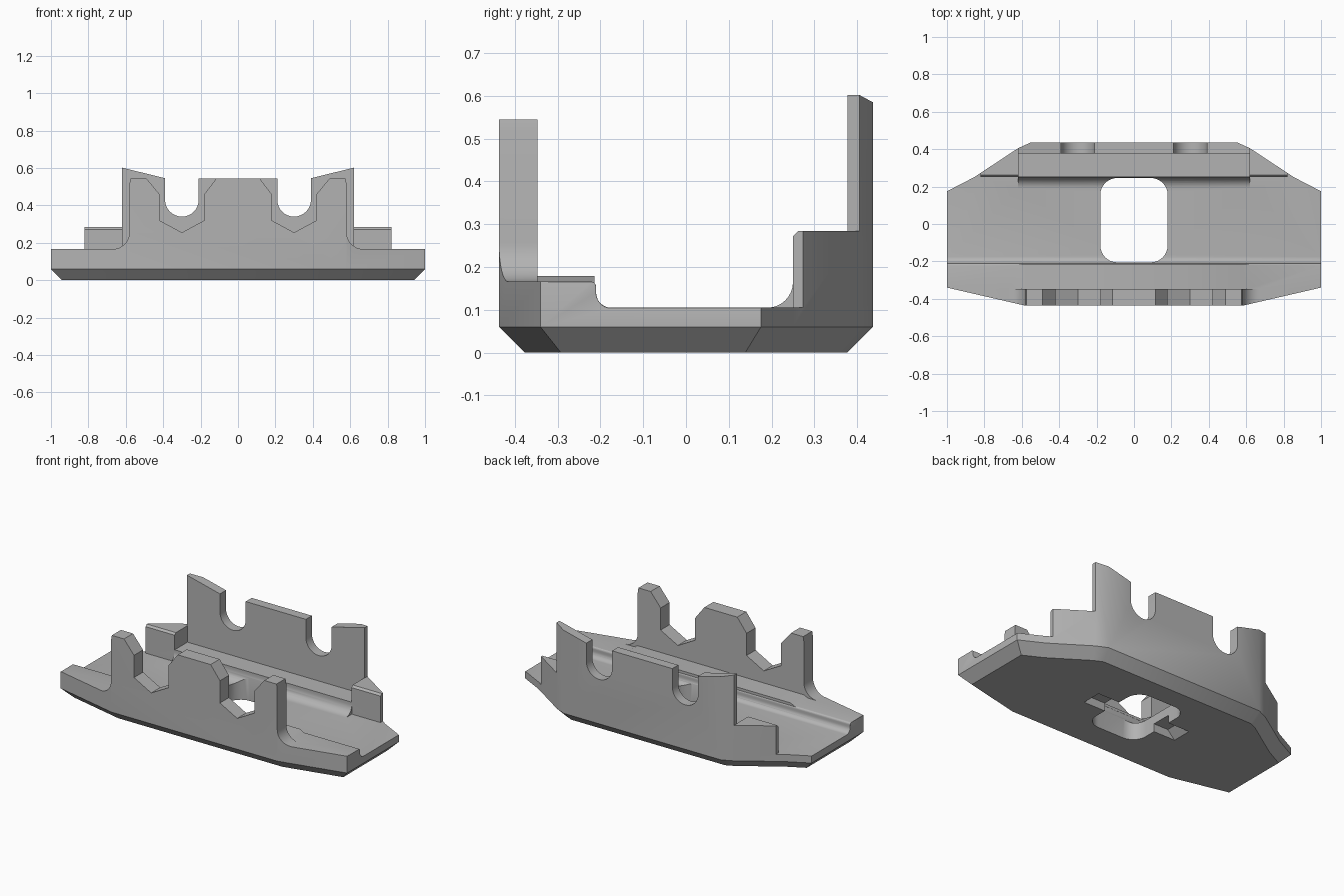
import bpy, bmesh, math
from mathutils import Vector

if "Cube" in bpy.data.objects:
    bpy.data.objects.remove(bpy.data.objects["Cube"])

grey = bpy.data.materials.new("plain grey")
grey.diffuse_color = (0.45, 0.45, 0.45, 1)
grey.use_nodes = True
grey.node_tree.nodes["Principled BSDF"].inputs["Base Color"].default_value = grey.diffuse_color


def loft(name, rings):
    """Closed solid through matching rings of 3D points."""
    bm = bmesh.new()
    rows = [[bm.verts.new(p) for p in ring] for ring in rings]
    n = len(rows[0])
    for a, b in zip(rows, rows[1:]):
        for i in range(n):
            j = (i + 1) % n
            bm.faces.new((a[i], a[j], b[j], b[i]))
    bm.faces.new(rows[0][::-1])
    bm.faces.new(rows[-1])
    bmesh.ops.recalc_face_normals(bm, faces=bm.faces[:])
    mesh = bpy.data.meshes.new(name)
    bm.to_mesh(mesh)
    bm.free()
    mesh.materials.append(grey)
    ob = bpy.data.objects.new(name, mesh)
    bpy.context.collection.objects.link(ob)
    return ob


def prism(name, pts, axis, lo, hi):
    """Extrude a 2D profile along x, y or z."""
    place = {"x": lambda p, d: (d, p[0], p[1]),
             "y": lambda p, d: (p[0], d, p[1]),
             "z": lambda p, d: (p[0], p[1], d)}[axis]
    return loft(name, [[place(p, d) for p in pts] for d in (lo, hi)])


def arc(cx, cy, r, start, end, n=8):
    angles = [math.radians(start + (end - start) * i / n) for i in range(n + 1)]
    return [(cx + r * math.cos(a), cy + r * math.sin(a)) for a in angles]


def mirrored(half):
    """Close a right-hand half profile with its mirror image."""
    return half + [(-x, y) for x, y in reversed(half)]


def inset(pts, d):
    """Mitred inward offset of a convex anticlockwise outline."""
    out = []
    for i, p in enumerate(pts):
        a, b, c = Vector(pts[i - 1]), Vector(p), Vector(pts[(i + 1) % len(pts)])
        e, f = (b - a).normalized(), (c - b).normalized()
        m, n = Vector((-e.y, e.x)), Vector((-f.y, f.x))
        out.append(tuple(b + (m + n) * d / (1 + m.dot(n))))
    return out


def boolean(target, other, op):
    mod = target.modifiers.new(op, "BOOLEAN")
    mod.operation, mod.object, mod.solver = op, other, "EXACT"
    bpy.context.view_layer.objects.active = target
    bpy.ops.object.modifier_apply(modifier=mod.name)
    bpy.data.objects.remove(other, do_unlink=True)


# Base: floor with a raised front ledge and small fillet
profile = [(-0.6, -0.1), (0.6, -0.1), (0.6, 0.105)]
profile += arc(-0.175, 0.14, 0.035, 270, 180) + arc(-0.222, 0.154, 0.012, 0, 90, 4)
profile += [(-0.6, 0.166)]
base = prism("bracket_body", profile, "x", -1.1, 1.1)

# Slightly higher middle of the front ledge
front_rib = prism("front_rib", mirrored([(0.64, 0.15), (0.58, 0.179)]), "y", -0.36, -0.214)

# Back ledge with a concave fillet down to the floor
ledge = [(0.6, 0.05), (0.19, 0.05)] + arc(0.19, 0.165, 0.06, 270, 360) + [(0.25, 0.18), (0.6, 0.18)]
back_ledge = prism("back_ledge", ledge, "x", -0.62, 0.62)

# Front wall with angular notches and flared feet
half = [(0.67, 0.08)] + arc(0.67, 0.256, 0.09, 270, 180)
half += [(0.58, 0.515), (0.575, 0.545), (0.49, 0.545), (0.42, 0.46), (0.42, 0.32),
         (0.30, 0.255), (0.18, 0.32), (0.18, 0.46), (0.115, 0.545)]
front_wall = prism("front_wall", mirrored(half), "y", -0.6, -0.347)

# Back wall with round-bottomed slots
half = [(0.62, 0.08), (0.62, 0.602), (0.39, 0.545)]
half += arc(0.30, 0.43, 0.09, 0, -180, 16) + [(0.21, 0.545)]
back_wall = prism("back_wall", mirrored(half), "y", 0.377, 0.6)

# Shoulder blocks beside the back wall
shoulder = [(0.25, 0.05), (0.25, 0.272), (0.262, 0.284), (0.6, 0.284), (0.6, 0.05)]
blocks = [prism("shoulder", shoulder, "x", *span) for span in ((0.617, 0.82), (-0.82, -0.617))]

for part in [front_rib, back_ledge, front_wall, back_wall] + blocks:
    boolean(base, part, "UNION")

# Trim everything to the plan outline with a chamfered underside
right = [(0.58, -0.437), (1, -0.34), (1, 0.175), (0.855, 0.25), (0.62, 0.405), (0.55, 0.437)]
plan = mirrored(right)
envelope = loft("envelope", [[(x, y, 0) for x, y in inset(plan, 0.06)],
                             [(x, y, 0.06) for x, y in plan],
                             [(x, y, 0.8) for x, y in plan]])
boolean(base, envelope, "INTERSECT")

# Central opening and the cross groove underneath
r, lo, hi = 0.09, -0.205, 0.246
opening = (arc(0.18 - r, hi - r, r, 0, 90) + arc(r - 0.18, hi - r, r, 90, 180)
           + arc(r - 0.18, lo + r, r, 180, 270) + arc(0.18 - r, lo + r, r, 270, 360))
boolean(base, prism("opening", opening, "z", -0.2, 0.4), "DIFFERENCE")
groove = mirrored([(0.33, -0.1), (0.33, 0.0), (0.28, 0.05)])
boolean(base, prism("groove", groove, "y", -0.04, 0.085), "DIFFERENCE")

# Soften the upper edges of both end faces
bm = bmesh.new()
bm.from_mesh(base.data)
bmesh.ops.remove_doubles(bm, verts=bm.verts[:], dist=1e-5)
ends = [e for e in bm.edges
        if all(abs(v.co.x) > 0.999 and v.co.z > 0.07 for v in e.verts)]
bmesh.ops.bevel(bm, geom=ends, offset=0.015, segments=3, profile=0.5,
                affect="EDGES", clamp_overlap=True)
bm.to_mesh(base.data)
bm.free()

base.data.materials.clear()
base.data.materials.append(grey)
for f in base.data.polygons:
    f.material_index = 0
base.select_set(True)
bpy.context.view_layer.objects.active = base
bpy.ops.object.shade_smooth_by_angle(angle=math.radians(30))
